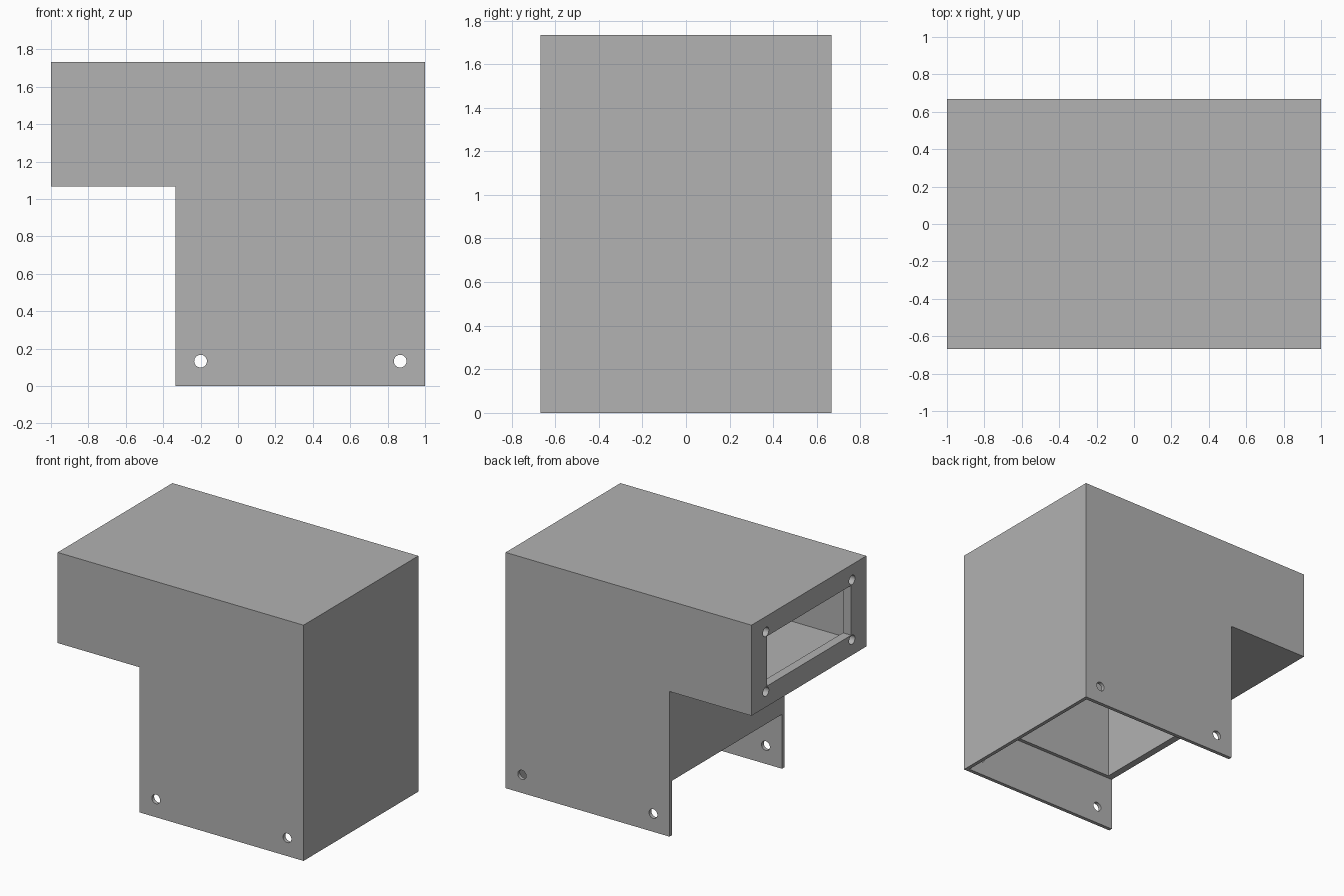
import bpy
import bmesh
from math import radians
from mathutils import Matrix, Vector

default = bpy.data.objects.get("Cube")
if default:
    bpy.data.objects.remove(default, do_unlink=True)

# Overall sizes
HALF_Y, TOP = 0.667, 1.733
LEG_X, STEP_Z = -0.333, 1.067
WALL, THIN = 0.053, 0.027
LEDGE = 0.40
END_PLATE = 0.067
HOLE_R = 0.034

grey = bpy.data.materials.new("matte_grey")
grey.use_nodes = True
colour = (0.445, 0.445, 0.445, 1)
grey.diffuse_color = colour
grey.node_tree.nodes["Principled BSDF"].inputs["Base Color"].default_value = colour


def finish(name, bm):
    bmesh.ops.recalc_face_normals(bm, faces=bm.faces[:])
    mesh = bpy.data.meshes.new(name)
    bm.to_mesh(mesh)
    bm.free()
    mesh.materials.append(grey)
    obj = bpy.data.objects.new(name, mesh)
    bpy.context.scene.collection.objects.link(obj)
    return obj


def prism(name, profile, half_y):
    """Extrude an x-z outline symmetrically along y."""
    bm = bmesh.new()
    face = bm.faces.new([bm.verts.new((x, -half_y, z)) for x, z in profile])
    out = bmesh.ops.extrude_face_region(bm, geom=[face])
    moved = [v for v in out["geom"] if isinstance(v, bmesh.types.BMVert)]
    bmesh.ops.translate(bm, verts=moved, vec=(0, 2 * half_y, 0))
    return finish(name, bm)


def rect(x0, x1, z0, z1):
    return [(x0, z0), (x1, z0), (x1, z1), (x0, z1)]


def rod(name, centre, axis, length):
    bm = bmesh.new()
    turn = Vector((0, 0, 1)).rotation_difference(Vector(axis)).to_matrix().to_4x4()
    bmesh.ops.create_cone(bm, cap_ends=True, segments=32, radius1=HOLE_R,
                          radius2=HOLE_R, depth=length,
                          matrix=Matrix.Translation(centre) @ turn)
    return finish(name, bm)


# Outer L-shaped housing
housing = prism("duct_housing", [(LEG_X, 0), (1, 0), (1, TOP), (-1, TOP),
                                 (-1, STEP_Z), (LEG_X, STEP_Z)], HALF_Y)

# Hollow bend inside, running from the end plate down through the leg
inner_left, inner_right = LEG_X + WALL, 1 - WALL
floor, ceiling = STEP_Z + WALL, TOP - WALL
cutters = [
    prism("bend_cutter", [(inner_left, LEDGE - 0.1), (inner_right, LEDGE - 0.1),
                          (inner_right, ceiling), (END_PLATE - 1, ceiling),
                          (END_PLATE - 1, floor), (inner_left, floor)],
          HALF_Y - WALL),
    # Wider socket at the foot, open below and on one side
    prism("socket_cutter", rect(LEG_X - 0.1, 1 - THIN, -0.1, LEDGE), HALF_Y - THIN),
]

# Rectangular outlet and its four screw holes
mid_z = (TOP + STEP_Z) / 2
cutters.append(prism("outlet_cutter",
                     rect(-1.1, END_PLATE - 0.95, mid_z - 0.183, mid_z + 0.183), 0.49))
for y in (-0.5, 0.5):
    for dz in (-0.22, 0.22):
        cutters.append(rod("outlet_hole_cutter", (-1, y, mid_z + dz), (1, 0, 0), 0.24))

# Screw holes through the foot plates
for x in (-0.2, 0.867):
    cutters.append(rod("foot_hole_cutter", (x, 0, 0.133), (0, 1, 0), 2))

for cutter in cutters:
    cutter.hide_render = True
    cut = housing.modifiers.new(cutter.name, "BOOLEAN")
    cut.operation = "DIFFERENCE"
    cut.solver = "EXACT"
    cut.object = cutter

# Bake the cuts and drop the helpers
graph = bpy.context.evaluated_depsgraph_get()
graph.update()
result = bpy.data.meshes.new_from_object(housing.evaluated_get(graph))
housing.modifiers.clear()
housing.data = result
for cutter in cutters:
    bpy.data.objects.remove(cutter, do_unlink=True)

# Smooth hole walls, crisp edges
bpy.ops.object.select_all(action="DESELECT")
housing.select_set(True)
bpy.context.view_layer.objects.active = housing
bpy.ops.object.shade_smooth_by_angle(angle=radians(30))
